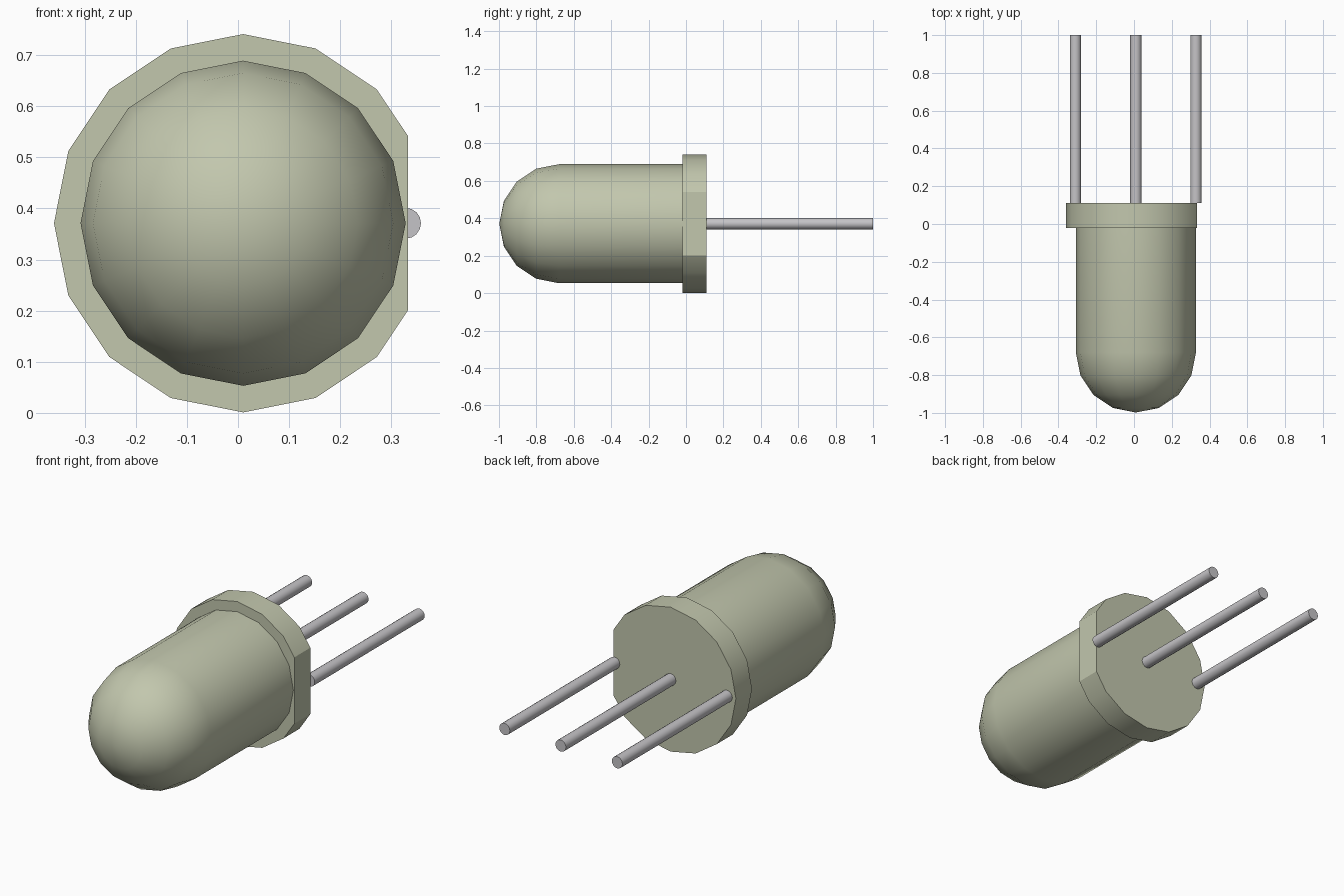
import bpy, bmesh, math
from mathutils import Matrix, Vector

old = bpy.data.objects.get("Cube")
if old:
    bpy.data.objects.remove(old, do_unlink=True)

CX, CZ = 0.01, 0.371      # body axis, running along y
SIDES = 16


def material(name, colour):
    mat = bpy.data.materials.new(name)
    mat.use_nodes = True
    mat.diffuse_color = (*colour, 1)
    mat.node_tree.nodes["Principled BSDF"].inputs["Base Color"].default_value = (*colour, 1)
    return mat


def finish(name, bm, mat):
    bmesh.ops.recalc_face_normals(bm, faces=bm.faces)
    mesh = bpy.data.meshes.new(name)
    bm.to_mesh(mesh)
    bm.free()
    mesh.materials.append(mat)
    obj = bpy.data.objects.new(name, mesh)
    bpy.context.collection.objects.link(obj)
    bpy.ops.object.select_all(action='DESELECT')
    obj.select_set(True)
    bpy.context.view_layer.objects.active = obj
    bpy.ops.object.shade_smooth_by_angle(angle=math.radians(30))
    return obj


def rod(x, radius, y0, y1, sides):
    """Capped cylinder along y, with a corner pointing straight up."""
    bm = bmesh.new()
    place = Matrix.Translation((x, (y0 + y1) / 2, CZ)) @ Matrix.Rotation(math.pi / 2, 4, 'X')
    bmesh.ops.create_cone(bm, cap_ends=True, segments=sides, radius1=radius,
                          radius2=radius, depth=y1 - y0, matrix=place)
    return bm


lens = material("pale olive plastic", (0.54, 0.57, 0.42))
metal = material("grey metal", (0.56, 0.55, 0.57))

# Domed lens: a profile spun around the body axis
R, DOME_Y = 0.318, -0.68
profile = [(R, -0.02)]
profile += [(R * math.cos(a), DOME_Y - R * math.sin(a))
            for a in (i * math.pi / 8 for i in range(5))]
bm = bmesh.new()
verts = [bm.verts.new((CX + r, y, CZ)) for r, y in profile]
edges = [bm.edges.new(pair) for pair in zip(verts, verts[1:])]
bmesh.ops.spin(bm, geom=verts + edges, cent=(CX, 0, CZ), axis=(0, 1, 0),
               angle=math.tau, steps=SIDES)
bmesh.ops.remove_doubles(bm, verts=bm.verts, dist=0.0005)
finish("domed_lens", bm, lens)

# Rim with one side cut flat
bm = rod(CX, 0.37, -0.02, 0.11, SIDES)
cut = bmesh.ops.bisect_plane(bm, geom=bm.verts[:] + bm.edges[:] + bm.faces[:],
                             plane_co=Vector((0.333, 0, 0)), plane_no=Vector((1, 0, 0)),
                             clear_outer=True)
bmesh.ops.holes_fill(bm, edges=[e for e in bm.edges if e.is_boundary])
finish("rim", bm, lens)

# Three wire leads
for name, x in (("right_lead", -0.31), ("middle_lead", CX), ("left_lead", 0.328)):
    finish(name, rod(x, 0.03, 0.11, 1.0, SIDES), metal)
